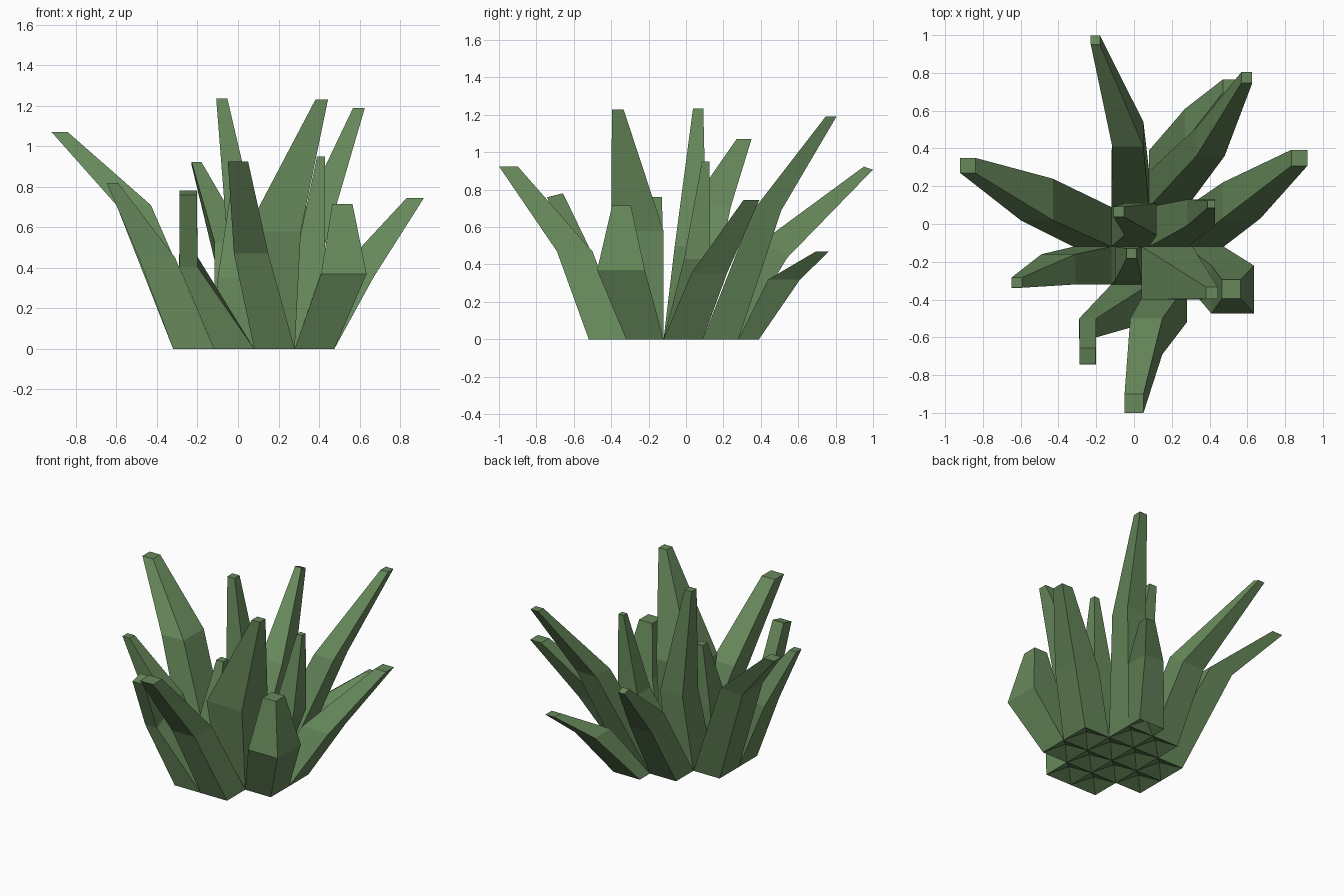
import bpy
import bmesh

cube = bpy.data.objects.get("Cube")
if cube:
    bpy.data.objects.remove(cube)

leaf_green = bpy.data.materials.new("leaf_green")
leaf_green.use_nodes = True
leaf_color = (0.135, 0.25, 0.105, 1.0)
leaf_green.diffuse_color = leaf_color
leaf_green.node_tree.nodes["Principled BSDF"].inputs["Base Color"].default_value = leaf_color

# Grid lines on which the blade roots sit side by side
ROOT_X = (-0.32, -0.12, 0.08, 0.28, 0.475)
ROOT_Y = (-0.52, -0.32, -0.12, 0.09, 0.28, 0.39)
PIT_HEIGHT = 0.05


def add_ring(bm, x_range, y_range, z, slope=0.0):
    """Four corners of a rectangle, optionally rising along y."""
    (x0, x1), (y0, y1) = x_range, y_range
    middle = (y0 + y1) / 2
    corners = ((x0, y0), (x1, y0), (x1, y1), (x0, y1))
    return [bm.verts.new((x, y, z + slope * (y - middle))) for x, y in corners]


def blade(name, cell, bend_x, bend_y, bend_z, tip, width, slope=0.0):
    """A four-sided blade: root square, bend, and small square tip."""
    column, row = cell
    tip_x, tip_y, tip_z = tip
    half = width / 2
    bm = bmesh.new()
    rings = [
        add_ring(bm, ROOT_X[column:column + 2], ROOT_Y[row:row + 2], 0),
        add_ring(bm, bend_x, bend_y, bend_z, slope),
        add_ring(bm, (tip_x - half, tip_x + half),
                 (tip_y - half, tip_y + half), tip_z, slope / 2),
    ]
    # side walls
    for lower, upper in zip(rings, rings[1:]):
        for i in range(4):
            j = (i + 1) % 4
            bm.faces.new((lower[i], lower[j], upper[j], upper[i]))
    bm.faces.new(rings[-1])
    # faceted hollow under the root
    root = rings[0]
    center = (root[0].co + root[2].co) / 2
    center.z = PIT_HEIGHT
    apex = bm.verts.new(center)
    for i in range(4):
        bm.faces.new((root[(i + 1) % 4], root[i], apex))
    bmesh.ops.recalc_face_normals(bm, faces=bm.faces)
    mesh = bpy.data.meshes.new(name)
    bm.to_mesh(mesh)
    bm.free()
    mesh.materials.append(leaf_green)
    bpy.context.collection.objects.link(bpy.data.objects.new(name, mesh))


# Front blades
blade("front_blade", (2, 0), (-0.02, 0.15), (-0.69, -0.5), 0.47, (0, -0.95, 0.925), 0.1)
blade("front_right_blade", (1, 0), (-0.29, -0.2), (-0.6, -0.5), 0.43,
      (-0.245, -0.7, 0.77), 0.085, slope=0.5)
blade("front_left_stub", (3, 1), (0.41, 0.635), (-0.475, -0.22), 0.37,
      (0.515, -0.345, 0.715), 0.1)

# Side blades
blade("right_low_blade", (0, 1), (-0.49, -0.31), (-0.32, -0.16), 0.45,
      (-0.62, -0.31, 0.82), 0.055)
blade("right_long_blade", (0, 2), (-0.6, -0.43), (0.02, 0.24), 0.71,
      (-0.88, 0.31, 1.07), 0.08)
blade("left_long_blade", (3, 2), (0.47, 0.67), (0.03, 0.22), 0.355,
      (0.875, 0.35, 0.745), 0.085)

# Centre blades
blade("centre_tall_blade", (1, 2), (-0.05, 0.12), (-0.06, 0.11), 0.5,
      (-0.08, 0.065, 1.235), 0.055)
blade("centre_short_blade", (1, 1), (-0.1, 0.04), (-0.3, -0.12), 0.35,
      (-0.012, -0.155, 0.76), 0.053)
blade("centre_wide_blade", (2, 1), (0.04, 0.31), (-0.4, -0.12), 0.58,
      (0.413, -0.365, 1.23), 0.062)
blade("centre_thin_blade", (2, 2), (0.28, 0.43), (-0.01, 0.13), 0.43,
      (0.41, 0.105, 0.95), 0.04)

# Back blades
blade("back_long_blade", (1, 3), (-0.115, 0.05), (0.41, 0.54), 0.48,
      (-0.205, 0.975, 0.915), 0.048, slope=-0.7)
blade("back_tall_blade", (2, 3), (0.33, 0.48), (0.36, 0.51), 0.69,
      (0.597, 0.775, 1.19), 0.058)
blade("back_low_blade", (2, 4), (0.27, 0.42), (0.44, 0.61), 0.32,
      (0.505, 0.73, 0.47), 0.07)
